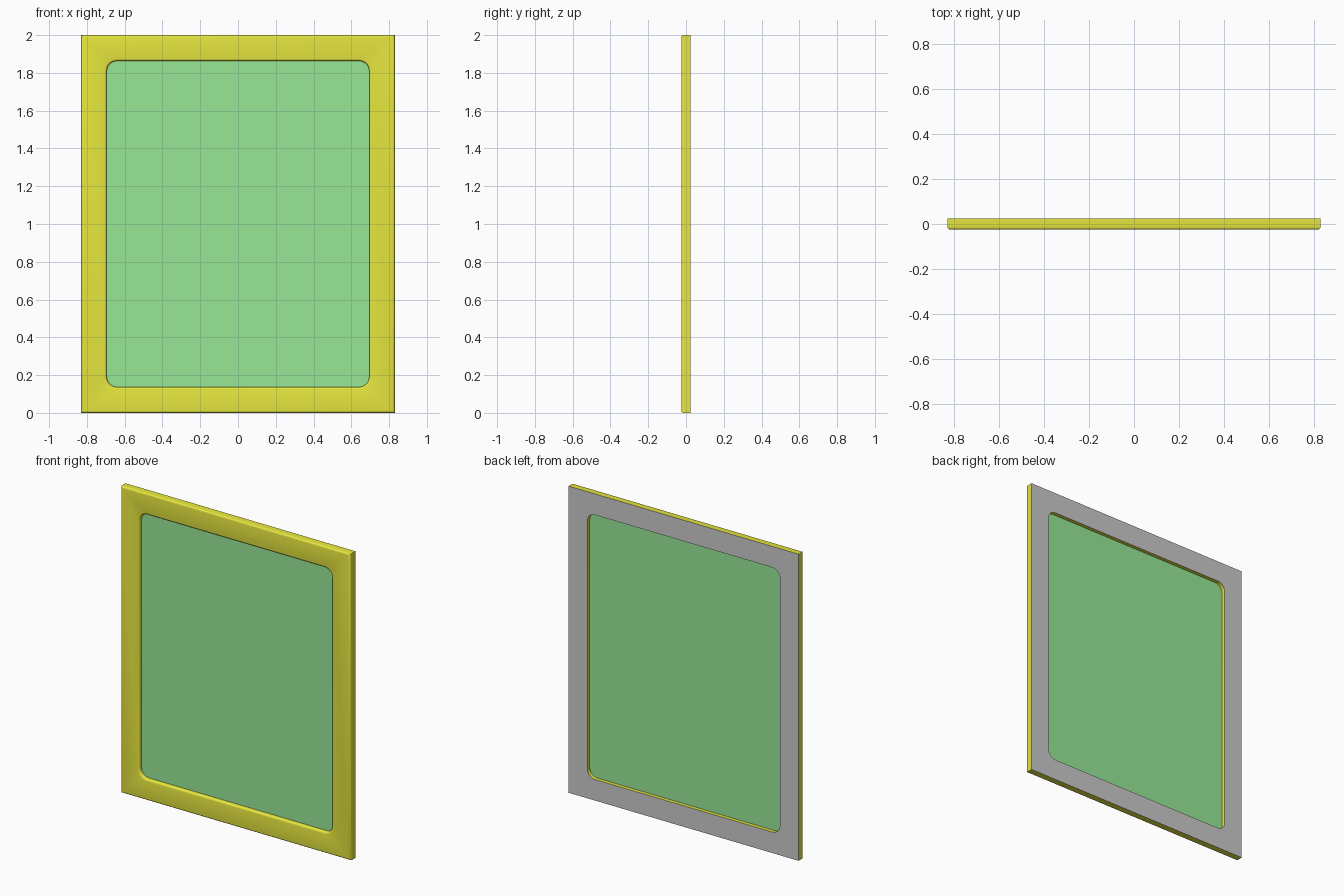
import bpy, bmesh, math

if "Cube" in bpy.data.objects:
    bpy.data.objects.remove(bpy.data.objects["Cube"])

W, H, D = 0.83, 1.0, 0.025          # frame half sizes
IW, IH, R = 0.695, 0.863, 0.055     # opening half sizes, corner radius
B, SEG, N = 0.012, 4, 8             # front edge rounding, its segments, corner segments
CORNERS = [(1, 1, 0), (-1, 1, 90), (-1, -1, 180), (1, -1, 270)]


def material(name, color):
    m = bpy.data.materials.new(name)
    m.diffuse_color = color
    m.use_nodes = True
    m.node_tree.nodes["Principled BSDF"].inputs["Base Color"].default_value = m.diffuse_color
    return m


def outer_loop(bm, inset, y):
    return [bm.verts.new((sx * (W - inset), y, H + sz * (H - inset))) for sx, sz, _ in CORNERS]


def inner_loop(bm, grow, y):
    verts = []
    for sx, sz, start in CORNERS:
        for i in range(N + 1):
            a = math.radians(start + 90 * i / N)
            verts.append(bm.verts.new((sx * (IW - R) + (R + grow) * math.cos(a), y,
                                       H + sz * (IH - R) + (R + grow) * math.sin(a))))
    return verts


def skin(bm, a, b):
    n = len(a)
    for i in range(n):
        bm.faces.new((a[i], a[(i + 1) % n], b[(i + 1) % n], b[i]))


def ring_face(bm, out, inn, mat):
    # flat face between square outline and rounded opening
    for k in range(4):
        s = k * (N + 1)
        e, nxt = s + N, (s + N + 1) % len(inn)
        faces = [bm.faces.new((out[k], inn[i + 1], inn[i])) for i in range(s, e)]
        faces.append(bm.faces.new((out[k], out[(k + 1) % 4], inn[nxt], inn[e])))
        for f in faces:
            f.material_index = mat


def finish(bm, name, mats):
    me = bpy.data.meshes.new(name)
    bm.to_mesh(me)
    bm.free()
    ob = bpy.data.objects.new(name, me)
    bpy.context.collection.objects.link(ob)
    for m in mats:
        me.materials.append(m)
    return ob


# Frame: square back edge, rounded front edges, grey back face
bm = bmesh.new()
steps = [math.pi / 2 * i / SEG for i in range(SEG + 1)]
rounding = [(B * (1 - math.cos(t)), -D + B * (1 - math.sin(t))) for t in steps]
profile = [(0, D)] + rounding
outer = [outer_loop(bm, o, y) for o, y in profile]
inner = [inner_loop(bm, o, y) for o, y in profile]
for loops in (outer, inner):
    for a, b in zip(loops, loops[1:]):
        skin(bm, a, b)
ring_face(bm, outer[-1], inner[-1], 0)
ring_face(bm, outer[0], inner[0], 1)
bmesh.ops.recalc_face_normals(bm, faces=bm.faces)
frame = finish(bm, "frame", [material("yellow", (0.8, 0.8, 0.05, 1)),
                             material("back_grey", (0.7, 0.7, 0.7, 1))])
bpy.context.view_layer.objects.active = frame
frame.select_set(True)
bpy.ops.object.shade_smooth_by_angle(angle=math.radians(35))

# Panel: flat sheet set halfway into the opening
bm = bmesh.new()
bm.faces.new(inner_loop(bm, 0, 0))
finish(bm, "panel", [material("green", (0.31, 0.8, 0.31, 1))])
